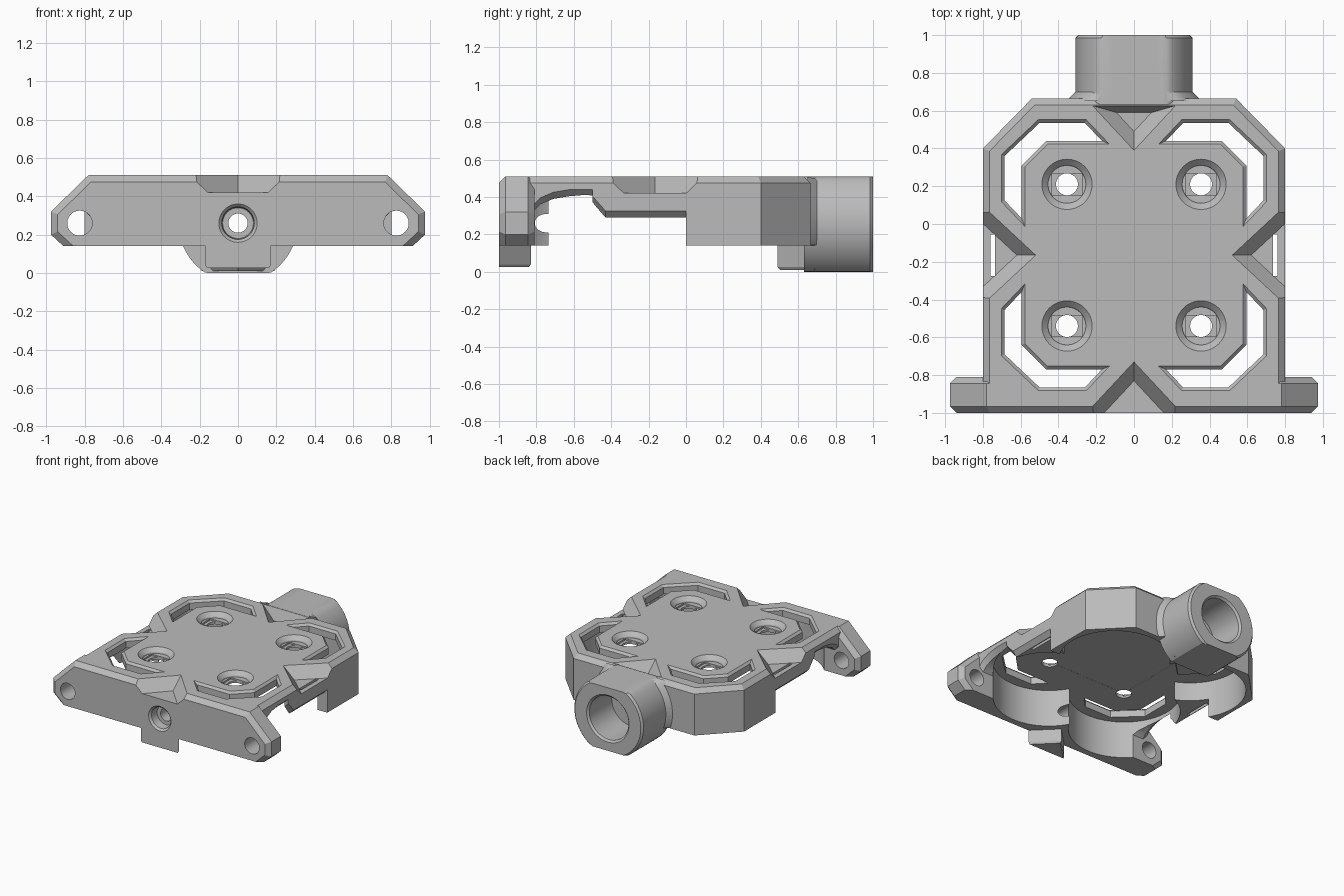
import bpy, bmesh, math
from mathutils import Vector

if "Cube" in bpy.data.objects:
    bpy.data.objects.remove(bpy.data.objects["Cube"], do_unlink=True)

grey = bpy.data.materials.new("plain grey")
grey.use_nodes = True
grey.diffuse_color = (0.5, 0.5, 0.5, 1)
grey.node_tree.nodes["Principled BSDF"].inputs["Base Color"].default_value = (0.5, 0.5, 0.5, 1)

TOP, BOTTOM, MID_Y, AXIS_Z = 0.51, 0.14, -0.165, 0.26
CEILING = 0.44
PLACE = {
    "X": lambda u, v, w: (w, u, v),
    "Y": lambda u, v, w: (u, w, v),
    "Z": lambda u, v, w: (u, v, w),
}


def loft(name, axis, rings, bevel_rule=None, bevel=0.035):
    """Skin a list of (outline, position) rings along an axis, with end caps."""
    bm = bmesh.new()
    rows = [[bm.verts.new(PLACE[axis](u, v, w)) for u, v in pts] for pts, w in rings]
    n = len(rows[0])
    for a, b in zip(rows, rows[1:]):
        for i in range(n):
            j = (i + 1) % n
            bm.faces.new((a[i], a[j], b[j], b[i]))
    bm.faces.new(rows[0])
    bm.faces.new(rows[-1])
    bmesh.ops.recalc_face_normals(bm, faces=bm.faces)
    if bevel_rule:
        edges = [e for e in bm.edges if bevel_rule(e.verts[0].co, e.verts[1].co)]
        bmesh.ops.bevel(bm, geom=edges, offset=bevel, segments=1, affect='EDGES')
    mesh = bpy.data.meshes.new(name)
    bm.to_mesh(mesh)
    bm.free()
    mesh.materials.append(grey)
    obj = bpy.data.objects.new(name, mesh)
    bpy.context.collection.objects.link(obj)
    return obj


def prism(name, axis, pts, lo, hi, **kw):
    return loft(name, axis, [(pts, lo), (pts, hi)], **kw)


def circle(cx, cy, r, n=64):
    return [(cx + r * math.cos(math.tau * i / n), cy + r * math.sin(math.tau * i / n))
            for i in range(n)]


def rect(x0, x1, y0, y1):
    return [(x0, y0), (x1, y0), (x1, y1), (x0, y1)]


def flat_round(r, low=0.0, high=TOP):
    """Circle with its top and bottom cut flat."""
    return [(x, min(max(z, low), high)) for x, z in circle(0, AXIS_Z, r)]


def mirrored(pts):
    return pts + [(-x, y) for x, y in reversed(pts)]


def grown(pts, d):
    """Counter-clockwise outline pushed outward by d."""
    out = []
    for i, p in enumerate(pts):
        p, prev, nxt = Vector(p), Vector(pts[i - 1]), Vector(pts[(i + 1) % len(pts)])
        a, b = (p - prev).normalized(), (nxt - p).normalized()
        na, nb = Vector((a.y, -a.x)), Vector((b.y, -b.x))
        out.append(tuple(p + (na + nb) * d / (1 + na.dot(nb))))
    return out


def combine(target, tool, operation='DIFFERENCE'):
    mod = target.modifiers.new("boolean", 'BOOLEAN')
    mod.operation = operation
    mod.solver = 'EXACT'
    mod.object = tool
    bpy.context.view_layer.objects.active = target
    bpy.ops.object.modifier_apply(modifier=mod.name)
    bpy.data.objects.remove(tool, do_unlink=True)


# Housing block with chamfered top edge
body = prism("housing", "Z", mirrored([(0.8, -0.9), (0.8, 0.40), (0.54, 0.665)]), BOTTOM, TOP,
             bevel_rule=lambda a, b: min(a.z, b.z) > 0.5 and max(a.y, b.y) > -0.8)

# Front mounting bar with sloped ends
bar = prism("front_bar", "Y", mirrored([(0.91, BOTTOM), (0.975, 0.20), (0.975, 0.32), (0.78, TOP)]),
            -1.0, -0.81,
            bevel_rule=lambda a, b: abs(a.y - b.y) < 0.01 and max(a.z, b.z) > 0.15)
combine(body, bar, 'UNION')

# Four round pockets underneath, joined in the middle
for sx in (1, -1):
    for sy in (1, -1):
        cx, cy = 0.36 * sx, MID_Y + 0.375 * sy
        combine(body, prism("pocket", "Z", circle(cx, cy, 0.41, 96), -0.1, CEILING))
combine(body, prism("pocket_centre", "Z", rect(-0.35, 0.35, -0.53, 0.20), -0.1, CEILING + 0.001))

# Low side openings, stepped under the rail, with a chamfered outer rim
opening = [(-0.81, 0.05), (-0.81, 0.33), (-0.78, 0.36), (-0.71, 0.39), (-0.62, 0.405),
           (-0.50, 0.405), (-0.50, 0.37), (-0.43, 0.29), (0.0, 0.29), (0.0, 0.05)]
rim = [(y, z + 0.045 if z > 0.1 else z) for y, z in opening]
for sx in (1, -1):
    combine(body, loft("side_opening", "X", [(opening, 0.5 * sx), (opening, 0.765 * sx),
                                             (rim, 0.81 * sx)]))


# Wedge-shaped recesses in the middle of each edge
def recess(x, y, dx, dy, length, end_slope=0.0):
    def tri(offset, reach):
        half = (reach - offset) * 0.93
        return [(x + dx * t - dy * s, y + dy * t + dx * s)
                for t, s in ((offset, 0), (reach, half), (reach, -half))]
    combine(body, loft("recess", "Z", [(tri(-0.011, length), 0.52),
                                       (tri(0.1, length - end_slope), 0.42)]))


recess(0, -0.73, 0, -1, 0.32)
recess(0, 0.39, 0, 1, 0.24, 0.04)
for sx in (1, -1):
    recess(0.52 * sx, MID_Y, sx, 0, 0.33)
    x0, x1 = sorted((0.737 * sx, 0.76 * sx))
    combine(body, prism("rail_slit", "Z", rect(x0, x1, MID_Y - 0.11, MID_Y + 0.11), 0.2, 0.6))

# Chamfered corner slots and countersunk screw holes
slot = [(0.17, 0.605), (0.465, 0.605), (0.595, 0.475), (0.595, 0.195),
        (0.685, 0.29), (0.685, 0.525), (0.50, 0.70), (0.26, 0.70)]
wide_slot = grown(slot, 0.018)
for sx in (1, -1):
    for sy in (1, -1):
        low, high = ([(x * sx, MID_Y + y * sy) for x, y in pts] for pts in (slot, wide_slot))
        combine(body, loft("corner_slot", "Z", [(low, 0.3), (low, 0.493), (high, 0.511)]))
        cx, cy = 0.355 * sx, MID_Y + 0.375 * sy
        steps = [(0.143, 0.52), (0.103, 0.48), (0.10, 0.47), (0.058, 0.469), (0.058, 0.3)]
        combine(body, loft("screw_hole", "Z", [(circle(cx, cy, r, 48), z) for r, z in steps]))
        groove = rect(cx - 0.08, cx + 0.08, cy - 0.056, cy + 0.056)
        combine(body, prism("screw_groove", "Z", groove, 0.457, 0.48))

# Cross holes in the front bar and along the centre line
for sx in (1, -1):
    combine(body, prism("end_hole", "Y", circle(0.825 * sx, AXIS_Z, 0.065, 48), -1.1, -0.7))
steps = [(0.11, -1.01), (0.085, -0.985), (0.08, -0.92), (0.05, -0.919), (0.05, -0.6)]
combine(body, loft("centre_hole", "Y", [(circle(0, AXIS_Z, r, 48), y) for r, y in steps]))
combine(body, prism("rear_hole", "Y", circle(0, AXIS_Z, 0.05, 48), 0.2, 0.9))

# Rear socket: flat-sided round boss with a bore, and a flare where it meets the housing
steps = [(0.31, 0.632), (0.31, 0.985), (0.295, 1.0)]
socket = loft("rear_socket", "Y", [(flat_round(r), y) for r, y in steps])
flare = loft("socket_flare", "Y", [(flat_round(r, BOTTOM, TOP - 0.001), y)
                                   for r, y in ((0.36, 0.65), (0.30, 0.71))])
bore = [(0.175, 0.70), (0.175, 0.985), (0.2, 1.01)]
combine(socket, loft("bore", "Y", [(circle(0, AXIS_Z, r), y) for r, y in bore]))
for part in (socket, flare):
    combine(part, prism("bore_hole", "Y", circle(0, AXIS_Z, 0.05, 48), 0.5, 0.705))
combine(flare, prism("flare_bore", "Y", circle(0, AXIS_Z, 0.175), 0.70, 0.9))


# Wedge-shaped foot under the socket and locating tab under the bar
def wedge(name, tip, base, half, low):
    small = [(0, tip * 0.94 + base * 0.06), (half * 0.94, base), (-half * 0.94, base)]
    full = [(0, tip), (half, base), (-half, base)]
    return loft(name, "Z", [(small, low), (full, low + 0.015), (full, BOTTOM + 0.01)])


foot = wedge("socket_foot", 0.49, 0.69, 0.2, 0.01)
tab = wedge("front_tab", -0.83, -0.999, 0.17, 0.025)

for obj in (body, socket, flare, foot, tab):
    bpy.ops.object.select_all(action='DESELECT')
    obj.select_set(True)
    bpy.context.view_layer.objects.active = obj
    bpy.ops.object.shade_smooth_by_angle(angle=math.radians(25))
